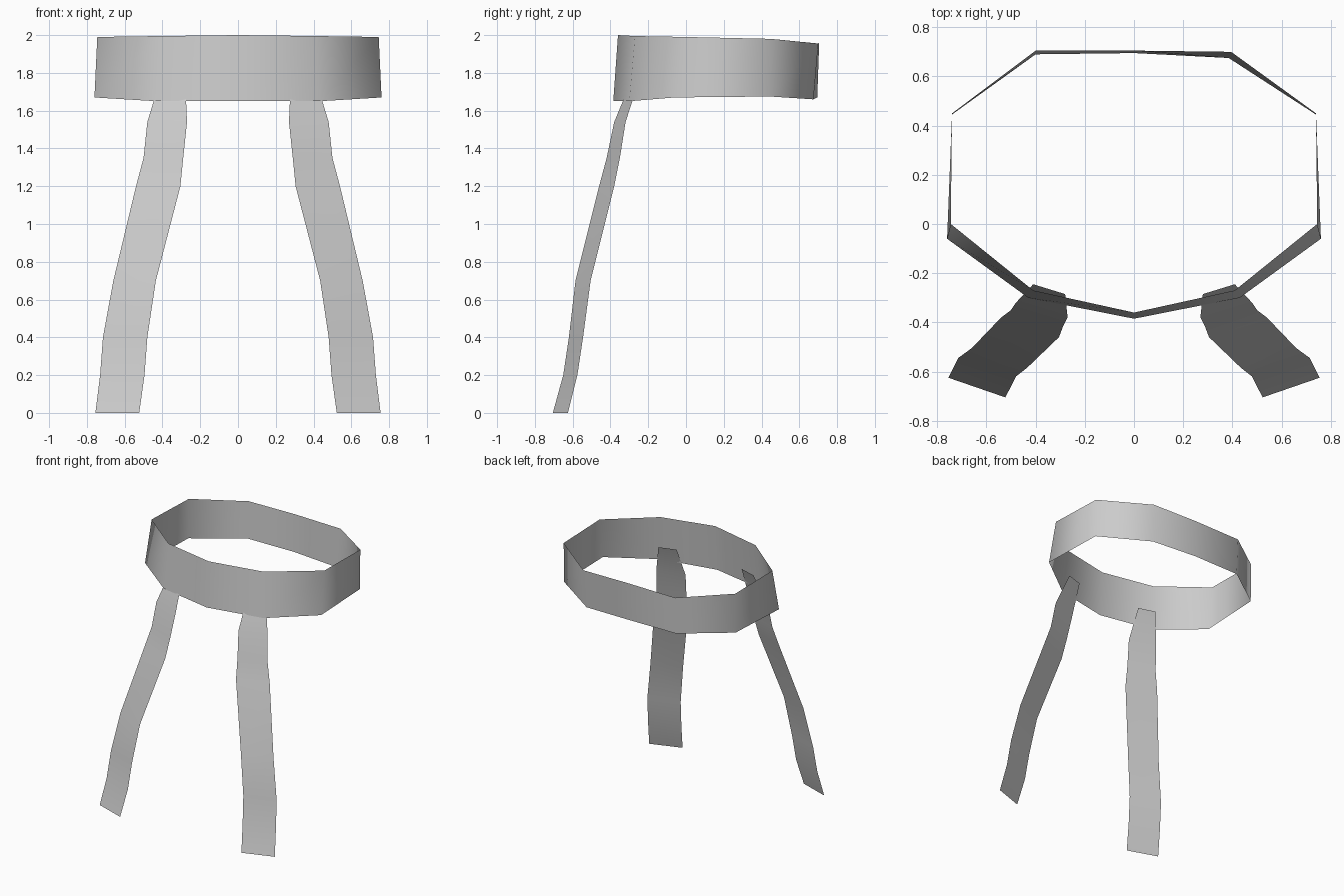
import bpy

cloth = bpy.data.materials.new("grey cloth")
cloth.diffuse_color = (0.6, 0.6, 0.6, 1)


def strip(name, side_a, side_b, closed=False):
    """Smooth sheet of quads between two rows of points."""
    n = len(side_a)
    faces = [(i, (i + 1) % n, n + (i + 1) % n, n + i)
             for i in range(n if closed else n - 1)]
    mesh = bpy.data.meshes.new(name)
    mesh.from_pydata(side_a + side_b, [], faces)
    mesh.materials.append(cloth)
    mesh.shade_smooth()
    obj = bpy.data.objects.new(name, mesh)
    bpy.context.collection.objects.link(obj)
    return obj


# Headband: ten-sided loop, counter-clockwise from the front middle
bottom = [(0, -0.385, 1.65), (0.43, -0.30, 1.65), (0.76, -0.06, 1.67),
          (0.74, 0.445, 1.675), (0.385, 0.675, 1.66), (0, 0.695, 1.67),
          (-0.40, 0.69, 1.67), (-0.74, 0.445, 1.675), (-0.76, -0.06, 1.67),
          (-0.43, -0.30, 1.65)]
top = [(0, -0.36, 2.0), (0.41, -0.27, 1.995), (0.745, 0, 1.99),
       (0.74, 0.45, 1.98), (0.395, 0.70, 1.955), (0, 0.705, 1.96),
       (-0.40, 0.705, 1.955), (-0.74, 0.45, 1.98), (-0.745, 0, 1.99),
       (-0.41, -0.27, 1.995)]
strip("headband", bottom, top, closed=True)

# Ribbon rows: height, outer x, outer y, inner x, inner y
rows = [(1.77, 0.41, -0.245, 0.28, -0.285),
        (1.54, 0.48, -0.32, 0.27, -0.38),
        (1.35, 0.50, -0.35, 0.29, -0.42),
        (1.20, 0.54, -0.38, 0.305, -0.46),
        (0.70, 0.66, -0.505, 0.435, -0.585),
        (0.40, 0.715, -0.545, 0.48, -0.62),
        (0.20, 0.73, -0.575, 0.495, -0.65),
        (0.00, 0.755, -0.625, 0.523, -0.705)]
for name, s in (("right_ribbon", 1), ("left_ribbon", -1)):
    outer = [(s * ox, oy, z) for z, ox, oy, ix, iy in rows]
    inner = [(s * ix, iy, z) for z, ox, oy, ix, iy in rows]
    # Order the sides so both ribbons face forward
    strip(name, *((outer, inner) if s > 0 else (inner, outer)))
